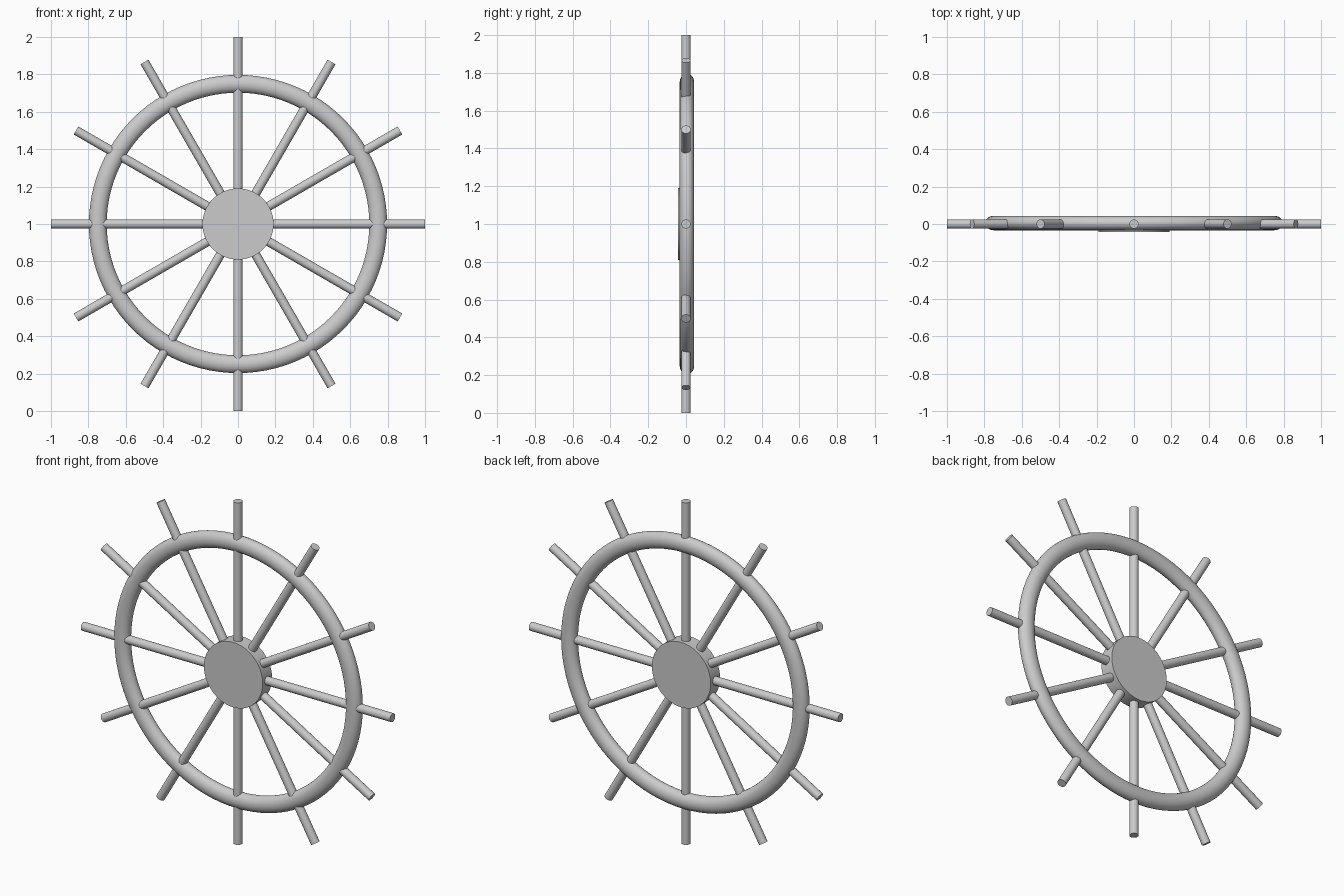
import bpy
from math import pi, radians, sin, cos

if "Cube" in bpy.data.objects:
    bpy.data.objects.remove(bpy.data.objects["Cube"])

CENTRE_Z = 1.0
SPOKES = 12


def finish(name):
    ob = bpy.context.object
    ob.name = name
    bpy.ops.object.transform_apply(location=False, rotation=True, scale=True)
    bpy.ops.object.shade_smooth_by_angle(angle=radians(35))
    return ob


# Rim: slightly flattened ring, set a touch to the back
bpy.ops.mesh.primitive_torus_add(major_radius=0.7495, minor_radius=0.0475,
                                 major_segments=96, minor_segments=24,
                                 location=(0, 0.005, CENTRE_Z),
                                 rotation=(pi / 2, 0, 0))
bpy.context.object.scale.z = 0.81
finish("rim")

# Hub: flat disc
bpy.ops.mesh.primitive_cylinder_add(vertices=64, radius=0.19, depth=0.087,
                                    location=(0, 0, CENTRE_Z),
                                    rotation=(pi / 2, 0, 0))
finish("hub")

# Spokes: round rods from inside the hub, through the rim, out to the handle ends
INNER, OUTER = 0.12, 1.0
for i in range(SPOKES):
    a = 2 * pi * i / SPOKES
    mid = (INNER + OUTER) / 2
    bpy.ops.mesh.primitive_cylinder_add(vertices=24, radius=0.0245,
                                        depth=OUTER - INNER,
                                        location=(mid * sin(a), 0, CENTRE_Z + mid * cos(a)),
                                        rotation=(0, a, 0))
    finish(f"spoke_{i + 1}")
